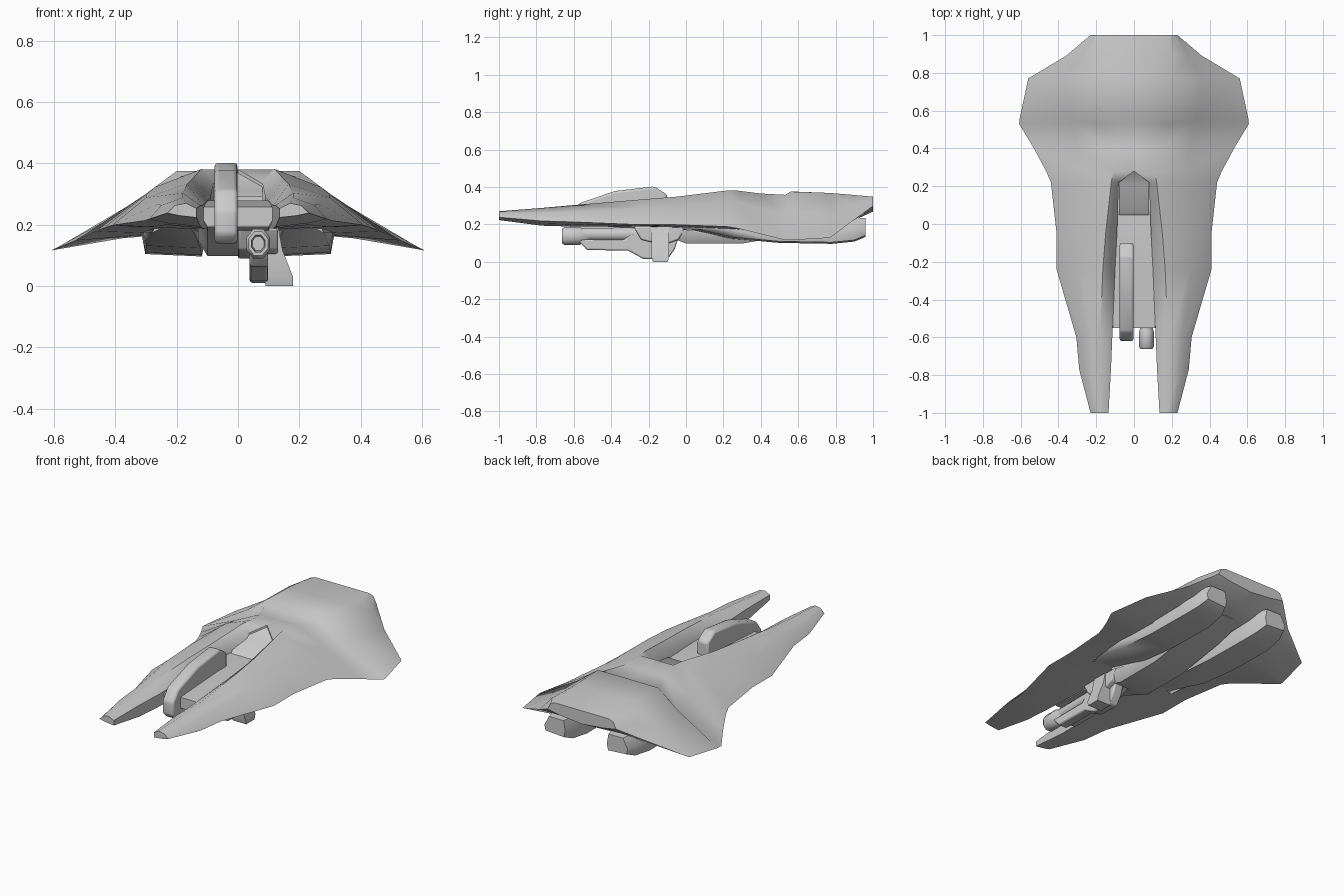
import bpy, bmesh, math
from mathutils import Vector

if "Cube" in bpy.data.objects:
    bpy.data.objects.remove(bpy.data.objects["Cube"])


def finish(name, bm, bevel=0.0, mirror=False, angle=50):
    """Turn a bmesh into a smooth-by-angle object."""
    bmesh.ops.recalc_face_normals(bm, faces=bm.faces)
    mesh = bpy.data.meshes.new(name)
    bm.to_mesh(mesh)
    bm.free()
    ob = bpy.data.objects.new(name, mesh)
    bpy.context.collection.objects.link(ob)
    if bevel:
        b = ob.modifiers.new("bevel", 'BEVEL')
        b.width, b.segments, b.limit_method = bevel, 2, 'ANGLE'
    if mirror:
        ob.modifiers.new("mirror", 'MIRROR').use_clip = True
    bpy.ops.object.select_all(action='DESELECT')
    ob.select_set(True)
    bpy.context.view_layer.objects.active = ob
    bpy.ops.object.shade_smooth_by_angle(angle=math.radians(angle))
    return ob


def loft(name, rings, **kw):
    """Skin a row of equal-length closed rings and cap both ends."""
    bm = bmesh.new()
    vs = [[bm.verts.new(p) for p in ring] for ring in rings]
    n = len(vs[0])
    for a, b in zip(vs, vs[1:]):
        for i in range(n):
            j = (i + 1) % n
            bm.faces.new((a[i], a[j], b[j], b[i]))
    bm.faces.new(vs[0])
    bm.faces.new(vs[-1])
    return finish(name, bm, **kw)


def side_plate(name, x0, x1, profile, **kw):
    """Extrude a (y, z) profile across x."""
    return loft(name, [[(x, y, z) for y, z in profile] for x in (x0, x1)], **kw)


def ring_xz(y, cx, cz, rx, rz, n=8):
    return [(cx + rx * math.cos(math.tau * (i + .5) / n), y,
             cz + rz * math.sin(math.tau * (i + .5) / n)) for i in range(n)]


# Hull half: y, inner x/z, ridge x/z, shoulder x/z, edge x/z, underside z
hull = [
    (-1.0, .135, .255, .17, .272, .205, .265, .23, .24, .225),
    (-.77, .122, .265, .18, .29, .25, .265, .29, .22, .195),
    (-.60, .115, .265, .18, .305, .26, .27, .305, .215, .19),
    (-.24, .10, .28, .165, .335, .30, .29, .41, .20, .19),
    (-.05, .09, .29, .15, .35, .30, .30, .41, .20, .185),
    (.22, .08, .335, .12, .383, .27, .325, .44, .19, .17),
    (.28, 0, .382, .11, .382, .27, .322, .465, .18, .17),
    (.40, 0, .362, .13, .367, .30, .285, .53, .15, .18),
    (.53, 0, .352, .19, .36, .32, .255, .608, .118, .19),
    (.56, 0, .378, .20, .377, .33, .28, .605, .118, .20),
    (.77, 0, .367, .20, .37, .36, .25, .56, .13, .20),
    (.89, 0, .36, .20, .36, .28, .31, .36, .22, .22),
    (1.0, 0, .35, .18, .35, .21, .34, .23, .30, .27),
]
loft("hull", [[(xi, y, zb), (xi, y, zi), (xr, y, zr), (xm, y, zm), (xe, y, ze),
               (xi + .62 * (xe - xi), y, ze + .55 * (zb - ze))]
              for y, xi, zi, xr, zr, xm, zm, xe, ze, zb in hull], mirror=True)

# Channel floor between the prongs, running into the belly
floor = [(-.55, .26, .195), (-.2, .28, .18), (-.08, .28, .13), (.0, .28, .10),
         (.3, .27, .10), (.6, .28, .15), (.8, .28, .2)]
loft("belly", [[(-.11, y, t), (.11, y, t), (.13, y, b + .05), (.10, y, b),
                (-.10, y, b), (-.13, y, b + .05)] for y, t, b in floor])

# Engine pods under the rear: y, bottom z, half width, top z
pods = [(-.02, .185, .07, .24), (.25, .125, .10, .24), (.5, .103, .105, .24),
        (.78, .098, .105, .24), (.9, .11, .09, .24), (.96, .135, .07, .235)]
loft("engine_pod", [[(.2 - w * .7, y, t), (.2 + w * .7, y, t), (.21 + w, y, .175),
                     (.21 + w * .88, y, b + .008), (.21 - w * .88, y, b), (.21 - w, y, .175)]
                    for y, b, w, t in pods], mirror=True)

# Upright fin in the channel, off centre
side_plate("centre_fin", -.076, -.002,
           [(-.62, .17), (-.59, .14), (-.3, .14), (-.1, .2), (-.1, .36), (-.17, .405),
            (-.38, .38), (-.57, .315), (-.62, .25)], bevel=.012)

# Cockpit sill behind the channel
side_plate("cockpit_block", -.08, .08, [(.04, .27), (.06, .295), (.2, .31), (.28, .37), (.3, .27)])

# Gun: hollow muzzle, barrel, lower housing and mount
cx, cz = .066, .14
loft("gun_muzzle", [ring_xz(-.52, cx, cz, .025, .028), ring_xz(-.57, cx, cz, .042, .052),
                    ring_xz(-.65, cx, cz, .042, .052), ring_xz(-.662, cx, cz, .034, .042),
                    ring_xz(-.662, cx, cz, .024, .03), ring_xz(-.62, cx, cz, .02, .025)])
loft("gun_barrel", [ring_xz(-.56, cx, .15, .03, .036), ring_xz(-.1, cx, .15, .036, .038)])
side_plate("gun_housing", .038, .098,
           [(-.58, .12), (-.53, .065), (-.31, .062), (-.23, .018), (-.1, .012),
            (-.06, .07), (-.02, .19), (-.3, .15), (-.33, .12)], bevel=.008)
loft("gun_mount", [[(x, -.185 + d, z), (x + w, -.185 + d, z), (x + w, -.09 - d, z), (x, -.09 - d, z)]
                   for x, w, z, d in ((.09, .09, .002, .008), (.085, .095, .03, 0),
                                      (.06, .085, .12, 0), (.05, .08, .2, 0))])
side_plate("gun_brace", .0, .13, [(-.28, .19), (-.24, .12), (-.12, .09), (-.04, .12), (0, .19)], bevel=.008)

# Rest the lowest point on the ground
bpy.context.view_layer.update()
low = min((o.matrix_world @ Vector(c)).z for o in bpy.data.objects for c in o.bound_box)
for o in bpy.data.objects:
    o.location.z -= low
